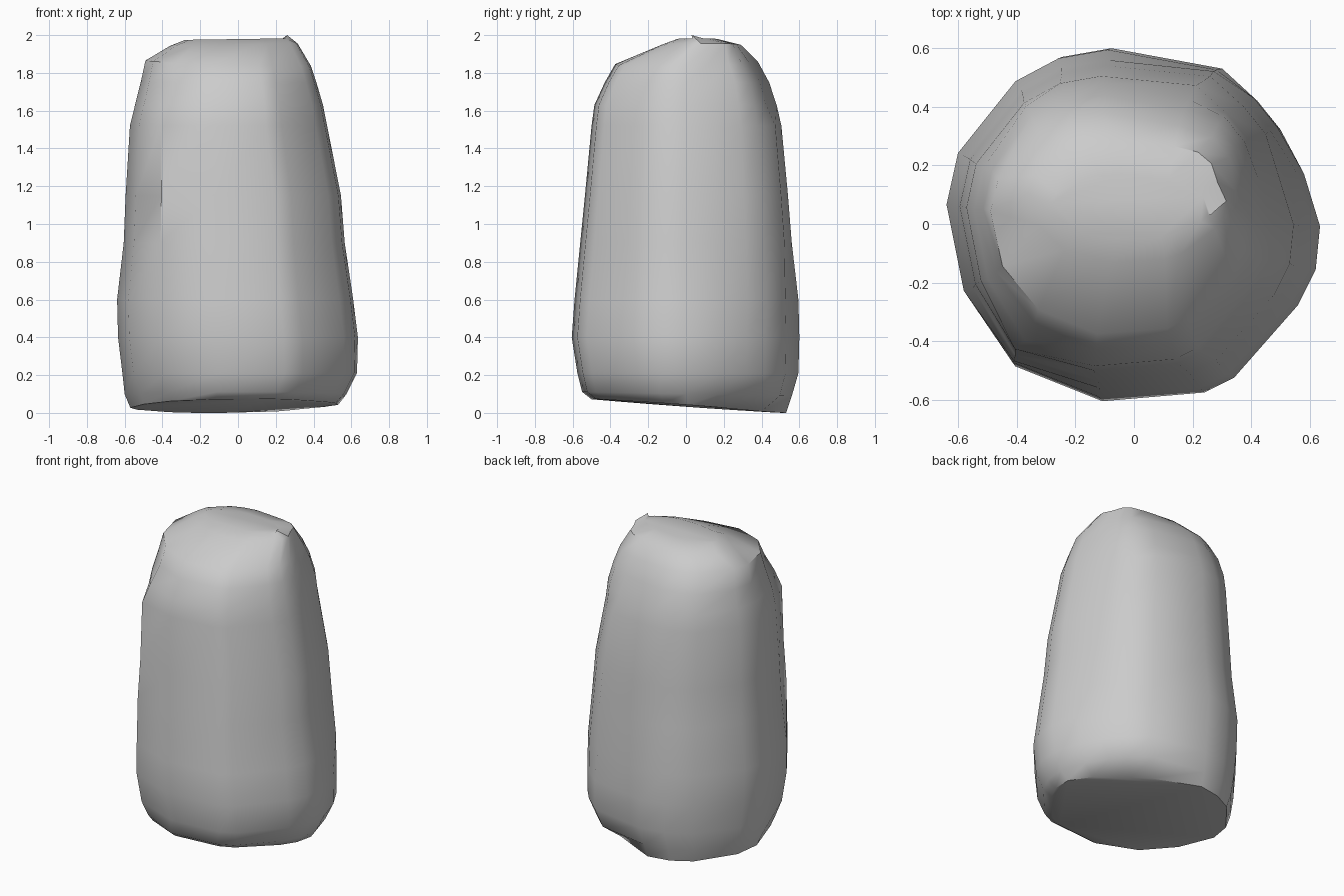
import bpy, bmesh
from mathutils import Vector

# Plan outline of the boulder, counter-clockwise, with corners at the facet edges
PLAN = [(0.635, 0), (0.58, 0.18), (0.5, 0.33), (0.42, 0.43), (0.3, 0.54),
        (-0.08, 0.61), (-0.25, 0.58), (-0.4, 0.5), (-0.6, 0.25), (-0.64, 0.07),
        (-0.58, -0.23), (-0.41, -0.48), (-0.11, -0.6), (0.24, -0.57),
        (0.34, -0.52), (0.56, -0.27), (0.62, -0.15)]

# Cross-sections: height, x range, y range, tilt along x, tilt along y
RINGS = [(0.042, -0.57, 0.53, -0.50, 0.53, 0.01, -0.07),
         (0.10, -0.60, 0.575, -0.55, 0.56, 0, -0.02),
         (0.21, -0.612, 0.63, -0.575, 0.595, 0, 0),
         (0.40, -0.635, 0.635, -0.605, 0.60, 0, 0),
         (0.60, -0.64, 0.61, -0.59, 0.595, 0, 0),
         (0.90, -0.605, 0.565, -0.56, 0.56, 0, 0),
         (1.15, -0.595, 0.545, -0.535, 0.54, 0, 0),
         (1.52, -0.572, 0.472, -0.50, 0.505, 0, 0),
         (1.63, -0.545, 0.45, -0.485, 0.48, 0, 0),
         (1.75, -0.515, 0.415, -0.43, 0.44, 0, 0),
         (1.85, -0.49, 0.385, -0.375, 0.38, -0.03, 0.02),
         (1.95, -0.36, 0.315, -0.13, 0.29, 0.02, 0),
         (1.979, -0.28, 0.26, -0.05, 0.17, 0.015, 0)]

# Worn and bulging corners: rings, outline points, outward push
PUSHES = [((0,), (2, 3, 4), -0.08), ((0,), (1,), -0.03),   # back right foot
          ((0,), (10, 11), -0.02), ((1,), (10, 11), -0.03),  # front left foot
          ((4,), (2, 3), 0.015),                            # back right flank
          ((5, 6, 7), (2, 3, 4), 0.03),
          ((8, 9, 10), (2, 3), 0.04), ((11,), (2, 3), 0.025),
          ((5, 6), (11,), 0.025), ((7,), (11,), 0.035),     # front left flank
          ((8,), (11,), 0.01), ((9, 10), (11,), -0.01),
          ((8, 9), (7,), 0.015)]                            # back left shoulder


def remap(v, lo, hi, half_lo, half_hi):
    t = (v + half_lo) / (half_lo + half_hi)
    return lo + (hi - lo) * t


# Loft the sections into one closed stone
bm = bmesh.new()
loops = []
for z, x0, x1, y0, y1, tx, ty in RINGS:
    loop = []
    for px, py in PLAN:
        x = remap(px, x0, x1, 0.64, 0.635)
        y = remap(py, y0, y1, 0.60, 0.61)
        loop.append(bm.verts.new((x, y, z + tx * x + ty * y)))
    loops.append(loop)
for rings, points, amount in PUSHES:
    for r in rings:
        for p in points:
            loops[r][p].co += Vector((*PLAN[p], 0)).normalized() * amount
n = len(PLAN)
for a, b in zip(loops, loops[1:]):
    for i in range(n):
        j = (i + 1) % n
        bm.faces.new((a[i], a[j], b[j], b[i]))
bm.faces.new(loops[0][::-1])
bm.faces.new(loops[-1])

# Raise the crest point at the right end of the top ridge
loops[-1][0].co.z = 2.0
loops[-1][0].co.y = 0.03
# Settle the lowest point of the foot on the ground
low = min(v.co.z for v in loops[0])
for v in loops[0]:
    v.co.z -= low
bmesh.ops.recalc_face_normals(bm, faces=bm.faces)

mesh = bpy.data.meshes.new("standing_stone")
bm.to_mesh(mesh)
bm.free()
stone = bpy.data.objects.new("standing_stone", mesh)
bpy.context.collection.objects.link(stone)
bpy.context.view_layer.objects.active = stone
stone.select_set(True)
bpy.ops.object.shade_smooth_by_angle(angle=0.75)
